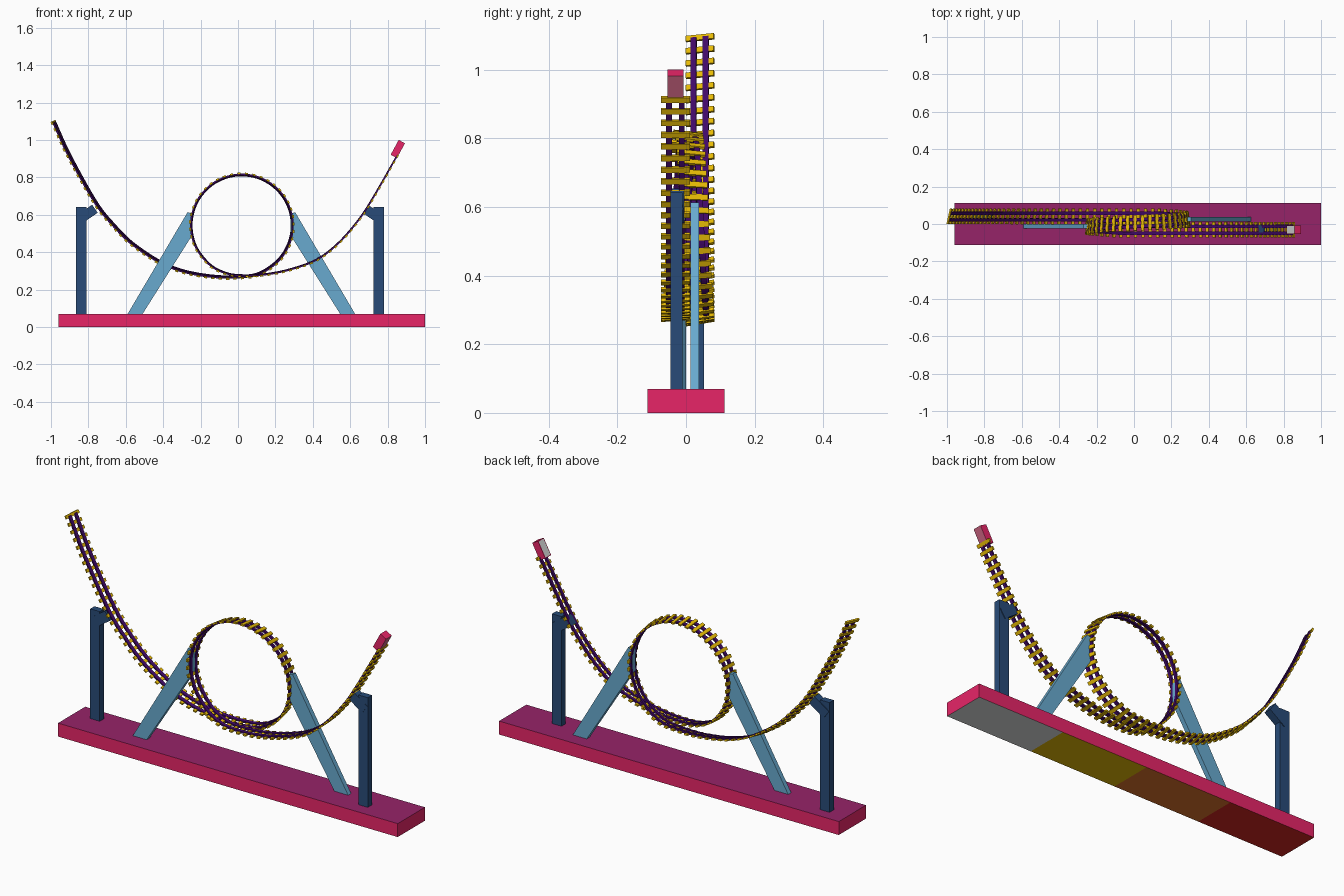
import bpy, bmesh, math
from mathutils import Vector

if "Cube" in bpy.data.objects:
    bpy.data.objects.remove(bpy.data.objects["Cube"])


def mat(name, r, g, b):
    lin = [(c / 255 / 12.92) if c < 11 else ((c / 255 + 0.055) / 1.055) ** 2.4 for c in (r, g, b)]
    m = bpy.data.materials.new(name)
    m.diffuse_color = (*lin, 1)
    m.use_nodes = True
    m.node_tree.nodes["Principled BSDF"].inputs["Base Color"].default_value = m.diffuse_color
    return m


CRIMSON = mat("crimson", 236, 38, 106)
PLUM = mat("plum", 150, 36, 104)
GREY = mat("light grey", 225, 227, 226)
GOLD = mat("gold", 235, 190, 5)
ORANGE = mat("orange brown", 222, 114, 42)
RED = mat("red", 210, 38, 32)
VIOLET = mat("violet", 64, 8, 104)
SKY = mat("sky blue", 104, 170, 207)
NAVY = mat("navy blue", 40, 75, 120)
PINK = mat("dusty pink", 204, 100, 130)


def finish(bm, name, *mats):
    bmesh.ops.recalc_face_normals(bm, faces=bm.faces)
    me = bpy.data.meshes.new(name)
    bm.to_mesh(me)
    bm.free()
    for m in mats:
        me.materials.append(m)
    ob = bpy.data.objects.new(name, me)
    bpy.context.collection.objects.link(ob)
    return ob


def loft(bm, rings):
    """Skin a list of equal-sized closed rings and cap both ends."""
    rings = [[bm.verts.new(p) for p in r] for r in rings]
    n = len(rings[0])
    for a, b in zip(rings, rings[1:]):
        for k in range(n):
            bm.faces.new((a[k], a[(k + 1) % n], b[(k + 1) % n], b[k]))
    bm.faces.new(rings[0])
    bm.faces.new(rings[-1])


def slab(bm, outline, y0, y1):
    """Extrude an xz outline from y0 to y1."""
    loft(bm, [[(x, y, z) for x, z in outline] for y in (y0, y1)])


def bar(p, q, w):
    """Rectangle outline of width w running from p to q in xz."""
    p, q = Vector(p), Vector(q)
    d = (q - p).normalized()
    n = Vector((-d.y, d.x)) * w / 2
    return [p + n, p - n, q - n, q + n]


# Base plate: plum top, crimson sides, four coloured quarters underneath
bm = bmesh.new()
X0, X1, H = -0.96, 1.0, 0.07
xs = [X0 + (X1 - X0) * i / 4 for i in range(5)]
slab(bm, [(x, 0) for x in xs] + [(X1, H), (X0, H)], -0.112, 0.112)
bmesh.ops.recalc_face_normals(bm, faces=bm.faces)
for f in bm.faces:
    if f.normal.z > 0.5:
        f.material_index = 1
    elif f.normal.z < -0.5:
        f.material_index = 2 + int((f.calc_center_median().x - X0) / (X1 - X0) * 4)
finish(bm, "base_plate", CRIMSON, PLUM, RED, ORANGE, GOLD, GREY)

# Slanted struts holding the loop, cut upright where they meet it
strut = [(-0.59, H), (-0.51, H), (-0.245, 0.49), (-0.245, 0.607), (-0.27, 0.613)]
for name, flip, y in (("left_strut", False, -0.012), ("right_strut", True, 0.026)):
    bm = bmesh.new()
    slab(bm, [(0.036 - x if flip else x, z) for x, z in strut], y - 0.0125, y + 0.0125)
    finish(bm, name, SKY)

# Upright posts with short tilted brackets
for name, flip, y in (("left_post", False, 0.035), ("right_post", True, -0.027)):
    fx = (lambda x: -0.085 - x) if flip else (lambda x: x)
    bm = bmesh.new()
    slab(bm, [(fx(x), z) for x, z in ((-0.865, H), (-0.81, H), (-0.81, 0.642), (-0.865, 0.642))],
         y - 0.0175, y + 0.0175)
    finish(bm, name, NAVY)
    bm = bmesh.new()
    slab(bm, [(fx(v[0]), v[1]) for v in bar((-0.848, 0.575), (-0.765, 0.632), 0.052)],
         y - 0.0185, y + 0.0215)
    finish(bm, name.replace("post", "bracket"), NAVY)

# Track centre line: drop, loop, rise
drop = [(-0.983, 1.095), (-0.90, 0.915), (-0.76, 0.665), (-0.66, 0.54), (-0.563, 0.445),
        (-0.42, 0.35), (-0.285, 0.297), (-0.125, 0.270), (0.01, 0.269), (0.12, 0.289)]
rise = [(-0.07, 0.290), (0.01, 0.276), (0.14, 0.281), (0.275, 0.307), (0.42, 0.36),
        (0.54, 0.452), (0.65, 0.58), (0.73, 0.705), (0.85, 0.915)]
YL, YR = 0.04, -0.031
ctrl = [Vector((x, YL, z)) for x, z in drop]
for k in range(11):
    a = math.radians(-40 + k * 27)
    ctrl.append(Vector((0.02 + 0.27 * math.cos(a), YL + (YR - YL) * (k + 1) / 12,
                        0.543 + 0.27 * math.sin(a))))
ctrl += [Vector((x, YR, z)) for x, z in rise]


def catmull(pts, steps=16):
    p = [2 * pts[0] - pts[1]] + pts + [2 * pts[-1] - pts[-2]]
    out = []
    for i in range(1, len(p) - 2):
        a, b, c, d = p[i - 1:i + 3]
        for s in range(steps):
            t = s / steps
            out.append(0.5 * (2 * b + (c - a) * t + (2 * a - 5 * b + 4 * c - d) * t * t
                              + (3 * b - a - 3 * c + d) * t ** 3))
    return out + [pts[-1]]


def resample(pts, n):
    """n + 1 evenly spaced points along a polyline."""
    acc = [0]
    for a, b in zip(pts, pts[1:]):
        acc.append(acc[-1] + (b - a).length)
    out, j = [], 0
    for i in range(n + 1):
        s = acc[-1] * i / n
        while j < len(pts) - 2 and acc[j + 1] < s:
            j += 1
        out.append(pts[j].lerp(pts[j + 1], (s - acc[j]) / (acc[j + 1] - acc[j])))
    return out, acc[-1]


fine = catmull(ctrl)
length = resample(fine, 10)[1]
ties = round(length / 0.039)
path, _ = resample(fine, ties * 2)
N = len(path)
Y = Vector((0, 1, 0))
SQUARE = ((-1, -1), (1, -1), (1, 1), (-1, 1))


def frame(i):
    """Point, tangent, sideways and up directions; the bank eases out along the ride."""
    t = path[min(i + 1, N - 1)] - path[max(i - 1, 0)]
    t.y = 0
    t.normalize()
    n = Vector((-t.z, 0, t.x))
    roll = 0.24 * (1 - i / (N - 1))
    return (path[i], t, Y * math.cos(roll) + n * math.sin(roll),
            n * math.cos(roll) - Y * math.sin(roll))


# Rails
for name, off in (("near_rail", -0.0185), ("far_rail", 0.0185)):
    bm = bmesh.new()
    rings = []
    for i in range(N):
        p, t, side, up = frame(i)
        rings.append([p + side * (off + u * 0.0085) + up * v * 0.0045 for u, v in SQUARE])
    loft(bm, rings)
    finish(bm, name, VIOLET)

# Cross ties on the outer side of the rails
bm = bmesh.new()
for i in range(0, N, 2):
    p, t, side, up = frame(i)
    loft(bm, [[p + side * w + t * a * 0.0085 + up * (b * 0.0045 - 0.0035) for a, b in SQUARE]
              for w in (-0.042, 0.042)])
finish(bm, "cross_ties", GOLD)

# Ride car at the end of the track: pale framed top, pink underside, crimson sides
bm = bmesh.new()
slab(bm, bar((0.833, 0.912), (0.876, 0.991), 0.038), YR - 0.0235, YR + 0.0235)
bmesh.ops.recalc_face_normals(bm, faces=bm.faces)
for f in bm.faces:
    if f.normal.x > 0.7:
        f.material_index = 2
top = min(bm.faces, key=lambda f: f.normal.x)
bmesh.ops.inset_individual(bm, faces=[top], thickness=0.005)
top.material_index = 1
finish(bm, "ride_car", CRIMSON, GREY, PINK)
